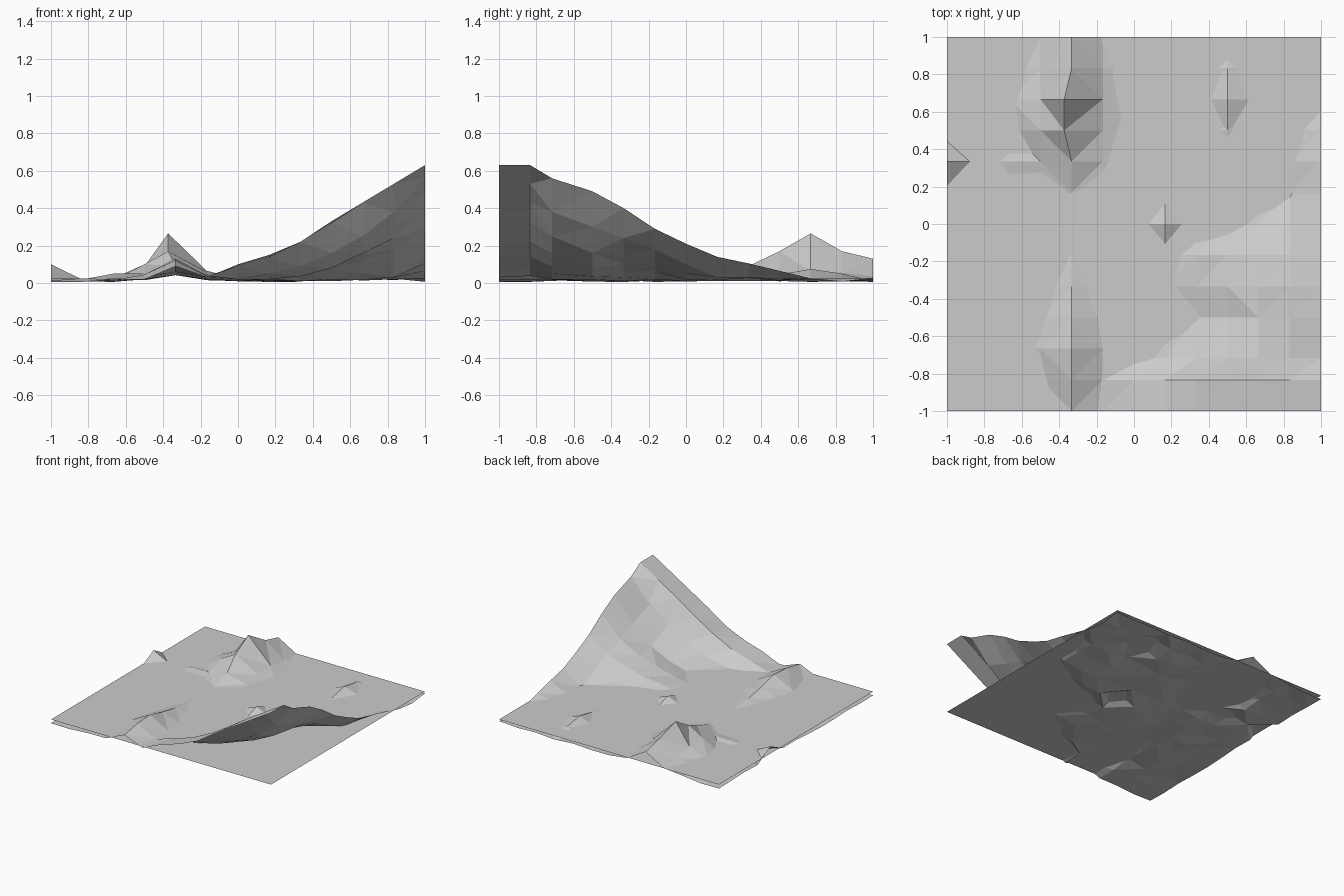
import bpy, bmesh, random

if "Cube" in bpy.data.objects:
    bpy.data.objects.remove(bpy.data.objects["Cube"])

random.seed(4)
N = 12
STEP = 2 / N


def add_object(name, bm):
    me = bpy.data.meshes.new(name)
    bm.to_mesh(me)
    bm.free()
    ob = bpy.data.objects.new(name, me)
    bpy.context.collection.objects.link(ob)
    return ob


# Sea bed: gently uneven floor just under the water level
height = {(i, j): random.uniform(0.004, 0.027)
          for i in range(N + 1) for j in range(N + 1)}
height[(7, 4)] = 0.0

# Mountain in the front right corner: rows from front to back, x = 0 to 1
mountain = [
    (.10, .15, .22, .33, .43, .53, .63),
    (.09, .14, .22, .32, .43, .53, .63),
    (.02, .05, .09, .16, .25, .38, .56),
    (.01, .02, .035, .08, .16, .30, .49),
    (.01, .03, .06, .10, .15, .24, .40),
    (.01, .02, .06, .08, .12, .18, .29),
    (.01, .075, .01, .02, .05, .10, .21),
]
for j, row in enumerate(mountain):
    for i, z in enumerate(row):
        height[(6 + i, j)] = z
for j, (a, b) in enumerate([(.03, .14), (.03, .105), (.02, .065)]):
    height[(11, 7 + j)], height[(12, 7 + j)] = a, b

# Ridge running front to back on the left: three columns of heights
ridge = {
    3: (.02, .02, .045, .03, .02, .02, .015, .02, .05, .10, .09, .06, .04),
    4: (.09, .12, .13, .09, .06, .042, .042, .042, .09, .17, .265, .17, .13),
    5: (.03, .038, .04, .03, .02, .015, .02, .03, .045, .055, .065, .055, .035),
}
for i, col in ridge.items():
    for j, z in enumerate(col):
        height[(i, j)] = z

# Small islets
for i, j, z in [(9, 9, .045), (9, 10, .075), (9, 11, .05),
                (0, 8, .10), (2, 8, .05)]:
    height[(i, j)] = z

# Terrain: open faceted sheet
bm = bmesh.new()
v = {}
for (i, j), z in height.items():
    x = -1 + i * STEP
    if (i, j) in ((4, 10), (4, 9)):
        x -= 0.04
    y = -1 + j * STEP
    if j == 2 and i >= 6:
        y -= 0.05          # steep step below the crest
    v[i, j] = bm.verts.new((x, y, z))
for i in range(N):
    for j in range(N):
        a, b, c, d = v[i, j], v[i + 1, j], v[i + 1, j + 1], v[i, j + 1]
        if abs(a.co.z - c.co.z) < abs(b.co.z - d.co.z):
            tris = ((a, b, c), (a, c, d))
        else:
            tris = ((a, b, d), (b, c, d))
        for t in tris:
            bm.faces.new(t)
add_object("terrain", bm)

# Water: flat sheet
bm = bmesh.new()
bm.faces.new([bm.verts.new((x, y, 0.04))
              for x, y in ((-1, -1), (1, -1), (1, 1), (-1, 1))])
add_object("water", bm)
